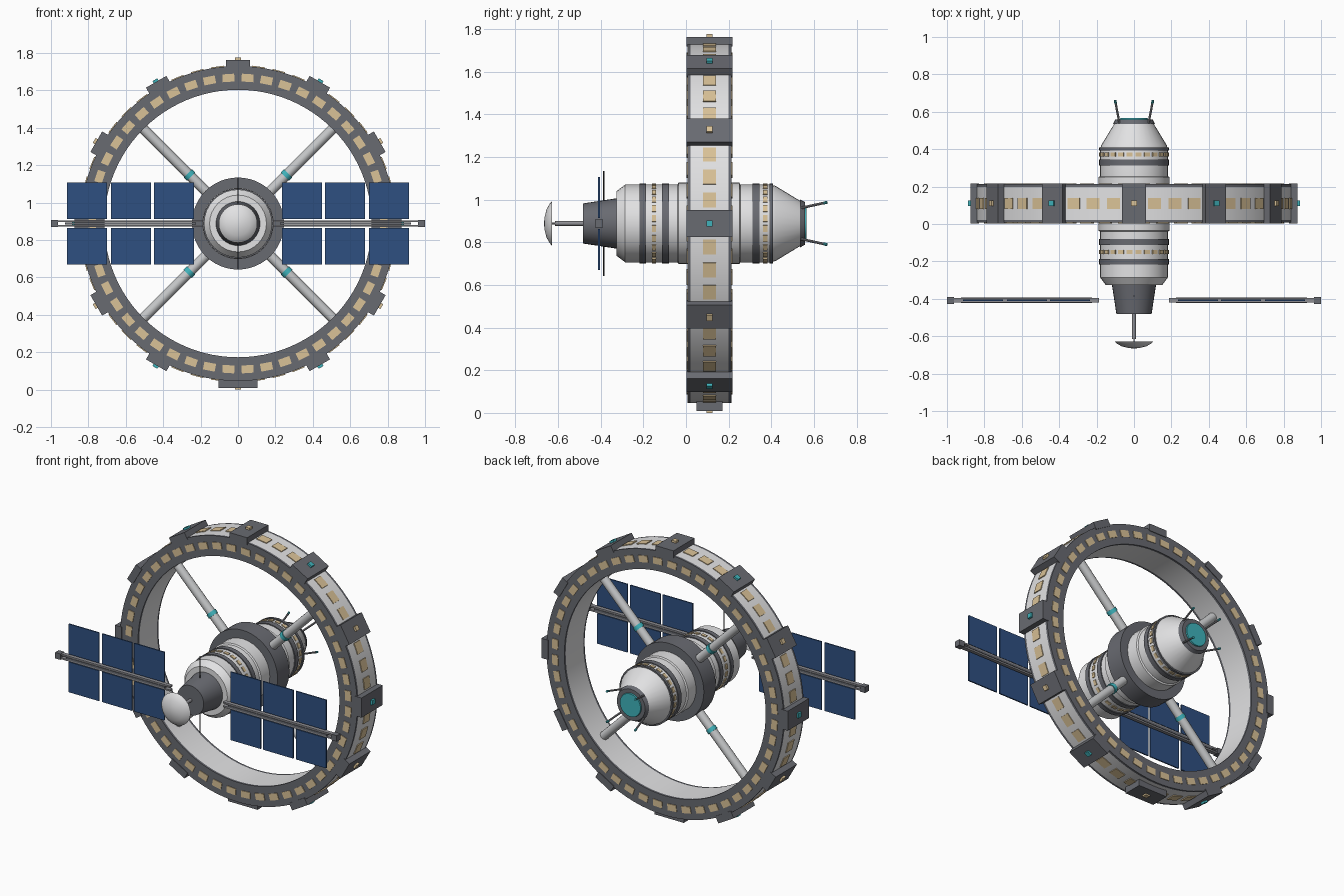
import bpy, bmesh, math
from mathutils import Matrix, Vector

if "Cube" in bpy.data.objects:
    bpy.data.objects.remove(bpy.data.objects["Cube"])

ZC, YC = 0.888, 0.11      # hub axis height, ring centre along y
RI, RO, HW = 0.715, 0.842, 0.103   # ring radii and half width


def material(name, r, g, b):
    m = bpy.data.materials.new(name)
    m.diffuse_color = (r, g, b, 1)
    m.use_nodes = True
    m.node_tree.nodes["Principled BSDF"].inputs["Base Color"].default_value = m.diffuse_color
    return m


WHITE = material("hull white", 0.76, 0.76, 0.77)
DARK = material("dark grey", 0.14, 0.145, 0.165)
GREY = material("mid grey", 0.27, 0.27, 0.29)
LIGHT = material("spoke grey", 0.56, 0.57, 0.58)
TAN = material("warm window", 0.70, 0.54, 0.31)
TEAL = material("teal light", 0.05, 0.45, 0.50)
BLUE = material("solar blue", 0.028, 0.08, 0.22)
BLACK = material("near black", 0.025, 0.026, 0.03)


def finish(name, bm, mats, smooth=True):
    bmesh.ops.recalc_face_normals(bm, faces=bm.faces)
    me = bpy.data.meshes.new(name)
    bm.to_mesh(me)
    bm.free()
    for m in mats:
        me.materials.append(m)
    ob = bpy.data.objects.new(name, me)
    bpy.context.collection.objects.link(ob)
    if smooth:
        bpy.ops.object.select_all(action='DESELECT')
        ob.select_set(True)
        bpy.context.view_layer.objects.active = ob
        bpy.ops.object.shade_smooth_by_angle(angle=math.radians(32))
    return ob


def lathe(name, profile, mat, seg=32, closed=False, rule=None, mats=None):
    """Spin (y, radius) points around the hub axis."""
    bm = bmesh.new()
    vs = [bm.verts.new((0, y, r)) for y, r in profile]
    es = [bm.edges.new(p) for p in zip(vs, vs[1:])]
    if closed:
        es.append(bm.edges.new((vs[-1], vs[0])))
    bmesh.ops.spin(bm, geom=vs + es, cent=(0, 0, 0), axis=(0, 1, 0),
                   angle=math.tau, steps=seg)
    bmesh.ops.remove_doubles(bm, verts=bm.verts, dist=1e-4)
    bmesh.ops.translate(bm, verts=bm.verts, vec=(0, 0, ZC))
    if rule:
        for f in bm.faces:
            f.material_index = rule(f.calc_center_median())
    return finish(name, bm, mats or [mat])


def boxes(name, items, mat):
    """items: (matrix, size)"""
    bm = bmesh.new()
    for m, s in items:
        bmesh.ops.create_cube(bm, size=1, matrix=m @ Matrix.Diagonal((*s, 1)))
    return finish(name, bm, [mat], False)


def rods(name, items, mat, seg=12):
    """items: (start, end, radius)"""
    bm = bmesh.new()
    for a, b, r in items:
        a, b = Vector(a), Vector(b)
        d = b - a
        m = Matrix.Translation((a + b) / 2) @ d.to_track_quat('Z', 'Y').to_matrix().to_4x4()
        bmesh.ops.create_cone(bm, cap_ends=True, segments=seg, radius1=r, radius2=r,
                              depth=d.length, matrix=m)
    return finish(name, bm, [mat])


def polar(deg, r, y=YC):
    """Frame at an angle around the axis: x outward, z tangential."""
    return (Matrix.Translation((0, y, ZC)) @ Matrix.Rotation(-math.radians(deg), 4, 'Y')
            @ Matrix.Translation((r, 0, 0)))


def at(x, y, z):
    return Matrix.Translation((x, y, z))


# Habitat ring: white hull with dark side plates
a, b = YC - HW, YC + HW
lathe("habitat_ring", [(a, RI), (a, RO), (a + .014, RO), (b - .014, RO), (b, RO),
                       (b, RI), (b - .014, RI), (a + .014, RI)], None, 96, True,
      lambda c: int(abs(c.y - YC) > HW - .012), [WHITE, DARK])
boxes("ring_side_windows", [(polar(7.5 * i + 3.75, .78, y), (.042, .008, .064))
                            for i in range(48) for y in (a, b)], TAN)
boxes("ring_outer_windows", [(polar(7.5 * i, RO, YC), (.009, .06, .07))
                             for i in range(48) if i % 4], TAN)

# Modules around the rim, docking block at the bottom
boxes("rim_modules", [(polar(30 * i, .852), (.046, .215, .126))
                      for i in range(12) if i != 9], DARK)
boxes("docking_block", [(polar(270, .854), (.048, .122, .208))], DARK)
boxes("teal_beacons", [(polar(60 * i, .88), (.016, .03, .03)) for i in range(6)], TEAL)
boxes("warm_beacons", [(polar(60 * i + 30, .88), (.016, .03, .03)) for i in range(6)], TAN)

# Spokes with teal collars
spokes = [45, 135, 225, 315]
rods("spokes", [(polar(d, .17).translation, polar(d, RI + .01).translation, .027)
                for d in spokes], LIGHT, 16)
rods("spoke_collars", [(polar(d, .355).translation, polar(d, .38).translation, .032)
                       for d in spokes], TEAL, 16)

# Hub body
lathe("hub_body", [(-.325, 0), (-.325, .152), (-.285, .182), (-.04, .182), (-.035, .191),
                   (.25, .191), (.255, .182), (.395, .182), (.42, .176), (.54, .103),
                   (.54, 0)], WHITE)
lathe("hub_collar", [(.05, .18), (.05, .246), (.17, .246), (.17, .18)], DARK, 48, True)
for i, (y0, y1) in enumerate([(-.217, -.188), (-.112, -.08), (.312, .345), (.392, .408)]):
    lathe(f"hub_band_{i + 1}", [(y0, .17), (y0, .188), (y1, .188), (y1, .17)], DARK, 32, True)
boxes("hub_windows", [(polar(15 * i + 7.5, .182, y), (.009, .02, .032))
                      for i in range(24) for y in (-.15, .372)], TAN)

# Front: dark cone, mast, dish
lathe("nose_cone", [(-.482, 0), (-.482, .094), (-.325, .118), (-.325, 0)], DARK)
rods("dish_mast", [((0, -.615, ZC), (0, -.48, ZC), .011),
                   ((0, -.635, ZC), (0, -.61, ZC), .004)], GREY)
lathe("dish", [(-.666, 0), (-.663, .03), (-.654, .065), (-.641, .09), (-.629, .103),
               (-.629, 0)], WHITE)
rods("whip_antennas", [((0, -.385, ZC + s * .09), (0, -.385, ZC + s * .246), .004)
                       for s in (1, -1)], BLACK, 8)

# Rear: dark rim, teal port, four antennas
lathe("rear_rim", [(.535, 0), (.535, .112), (.558, .1), (.558, 0)], DARK)
lathe("rear_port", [(.55, 0), (.55, .077), (.566, .073), (.566, 0)], TEAL)
corners = [(x, z) for x in (1, -1) for z in (1, -1)]
rods("rear_antennas", [((x * .078, .54, ZC + z * .073), (x * .1, .655, ZC + z * .098), .006)
                       for x, z in corners], GREY, 8)
rods("rear_antenna_tips", [((x * .098, .645, ZC + z * .096), (x * .101, .662, ZC + z * .099), .007)
                           for x, z in corners], TEAL, 8)

# Solar wings
PY = -.408
xs = (.342, .572, .807)
boxes("solar_panels", [(at(s * x, PY, ZC + t * .122), (.214, .008, .194))
                       for s in (1, -1) for t in (1, -1) for x in xs], BLUE)
boxes("wing_booms", [(at(s * .576, PY, ZC + t * .012), (.778, .026, .010))
                     for s in (1, -1) for t in (1, -1)], GREY)
boxes("boom_cores", [(at(s * .575, PY, ZC), (.70, .03, .012)) for s in (1, -1)], DARK)
boxes("boom_end_boxes", [(at(s * .981, PY, ZC), (.038, .038, .038)) for s in (1, -1)], DARK)
